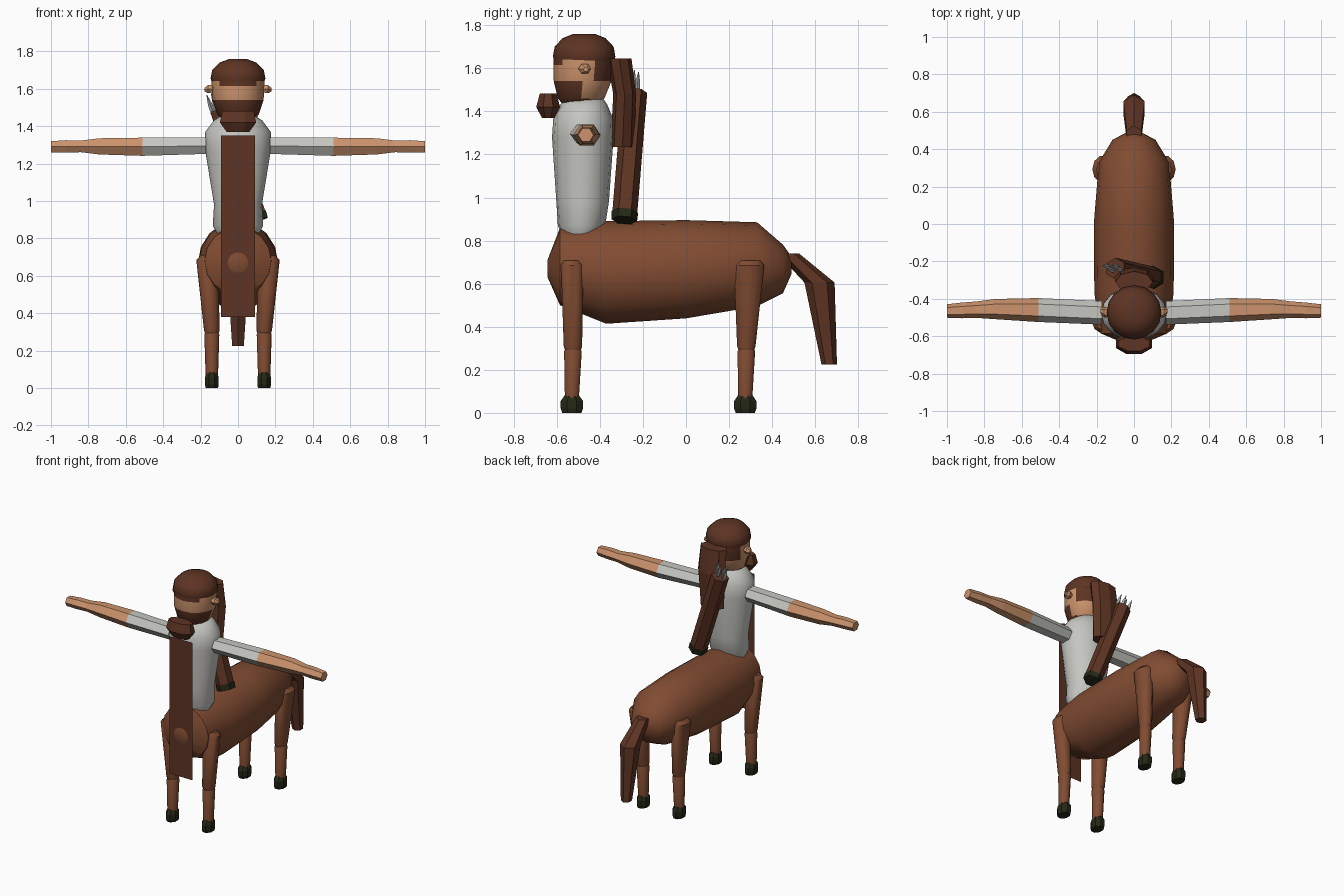
import bpy, bmesh, math
from mathutils import Vector

if "Cube" in bpy.data.objects:
    bpy.data.objects.remove(bpy.data.objects["Cube"], do_unlink=True)


def material(name, r, g, b):
    m = bpy.data.materials.new(name)
    m.use_nodes = True
    m.diffuse_color = (r, g, b, 1)
    shader = next(n for n in m.node_tree.nodes if n.type == "BSDF_PRINCIPLED")
    shader.inputs["Base Color"].default_value = (r, g, b, 1)
    shader.inputs["Roughness"].default_value = 0.9
    return m


COAT = material("coat brown", 0.22, 0.072, 0.032)
HAIR = material("dark hair brown", 0.11, 0.034, 0.017)
SKIN = material("skin tan", 0.6, 0.29, 0.15)
SHIRT = material("shirt grey", 0.56, 0.56, 0.53)
HOOF = material("hoof black green", 0.018, 0.02, 0.008)
STEEL = material("arrow grey", 0.4, 0.4, 0.4)

X, Y, Z = Vector((1, 0, 0)), Vector((0, 1, 0)), Vector((0, 0, 1))


def loft(name, rings, u, v, mats, sides=12, smooth=None, rule=None, phase=0.0):
    """Skin elliptical rings (x, y, z, radius_u, radius_v) into a capped solid."""
    bm = bmesh.new()
    loops = []
    for x, y, z, ru, rv in rings:
        loop = []
        for i in range(sides):
            a = 2 * math.pi * (i + phase) / sides
            loop.append(bm.verts.new(Vector((x, y, z)) + u * ru * math.cos(a) + v * rv * math.sin(a)))
        loops.append(loop)
    for a, b in zip(loops, loops[1:]):
        for i in range(sides):
            j = (i + 1) % sides
            bm.faces.new((a[i], a[j], b[j], b[i]))
    bm.faces.new(loops[0])
    bm.faces.new(loops[-1])
    bmesh.ops.recalc_face_normals(bm, faces=bm.faces)
    if rule:
        for f in bm.faces:
            f.material_index = rule(f.calc_center_median())
    mesh = bpy.data.meshes.new(name)
    bm.to_mesh(mesh)
    bm.free()
    for m in mats:
        mesh.materials.append(m)
    ob = bpy.data.objects.new(name, mesh)
    bpy.context.collection.objects.link(ob)
    if smooth:
        bpy.ops.object.select_all(action="DESELECT")
        ob.select_set(True)
        bpy.context.view_layer.objects.active = ob
        bpy.ops.object.shade_smooth_by_angle(angle=math.radians(smooth))
    return ob


# Horse body, running front to back
loft("horse_body", [
    (0, -0.643, 0.67, 0.04, 0.04), (0, -0.585, 0.68, 0.178, 0.18),
    (0, -0.37, 0.652, 0.212, 0.238), (0, 0, 0.667, 0.215, 0.228),
    (0, 0.33, 0.69, 0.188, 0.195), (0, 0.45, 0.668, 0.115, 0.113),
    (0, 0.49, 0.685, 0.04, 0.04)], X, Z, [COAT], 16, 45)

# Human torso
loft("torso", [
    (0, -0.49, 0.82, 0.11, 0.08), (0, -0.485, 0.87, 0.135, 0.11),
    (0, -0.48, 0.98, 0.128, 0.122), (0, -0.479, 1.28, 0.177, 0.143),
    (0, -0.478, 1.37, 0.175, 0.138), (0, -0.475, 1.43, 0.13, 0.11),
    (0, -0.47, 1.46, 0.085, 0.085)], X, Y, [SHIRT], 16, 50)


# Head with beard, brow fringe and sideburns coloured by position
def head_colour(c):
    if c.z < 1.54:
        return 1 if c.y < -0.47 else 0
    return 1 if c.y > -0.44 or (c.z > 1.615 and c.y < -0.56) else 0


loft("head", [
    (0, -0.49, 1.43, 0.075, 0.08), (0, -0.487, 1.46, 0.11, 0.108),
    (0, -0.48, 1.54, 0.137, 0.134), (0, -0.476, 1.615, 0.141, 0.139),
    (0, -0.475, 1.645, 0.141, 0.139)], X, Y, [SKIN, HAIR], 16, 45, head_colour)

loft("hair_cap", [
    (0, -0.473, 1.63, 0.138, 0.138), (0, -0.473, 1.655, 0.147, 0.145),
    (0, -0.473, 1.7, 0.138, 0.137), (0, -0.473, 1.74, 0.098, 0.1),
    (0, -0.473, 1.758, 0.05, 0.055)], X, Y, [HAIR], 16, 40)

loft("long_back_hair", [
    (0, -0.295, 1.235, 0.09, 0.055), (0, -0.285, 1.48, 0.105, 0.053),
    (0, -0.31, 1.645, 0.1, 0.057)], X, Y, [HAIR], 8)

# Beard knot and the flat beard hanging below it
loft("beard_knot", [
    (0, -0.64, 1.368, 0.065, 0.03), (0, -0.64, 1.42, 0.105, 0.06),
    (0, -0.64, 1.482, 0.09, 0.042)], X, Y, [HAIR], 8, phase=0.5)

bm = bmesh.new()
bm.faces.new([bm.verts.new((x, -0.637, z)) for x, z in
              ((-0.09, 0.38), (0.09, 0.38), (0.09, 1.35), (-0.09, 1.35))])
strip = bpy.data.meshes.new("long_beard")
bm.to_mesh(strip)
bm.free()
strip.materials.append(HAIR)
bpy.context.collection.objects.link(bpy.data.objects.new("long_beard", strip))

# Tail
loft("tail", [
    (0, 0.475, 0.74, 0.045, 0.05), (0, 0.62, 0.605, 0.065, 0.07),
    (0, 0.665, 0.225, 0.036, 0.036)], X, Y, [HAIR], 6, phase=0.5)

# Paired parts
for side, s in (("left", 1), ("right", -1)):
    loft(side + "_arm", [
        (s * 0.17, -0.475, 1.295, 0.063, 0.05), (s * 0.51, -0.46, 1.29, 0.064, 0.056),
        (s * 0.74, -0.455, 1.292, 0.054, 0.05), (s * 0.84, -0.458, 1.292, 0.044, 0.036),
        (s * 0.92, -0.462, 1.292, 0.042, 0.038), (s, -0.465, 1.29, 0.036, 0.034)],
        Y, Z, [SHIRT, SKIN], 6, rule=lambda c: int(abs(c.x) > 0.5))
    loft(side + "_ear", [
        (s * 0.13, -0.475, 1.6, 0.022, 0.022), (s * 0.16, -0.47, 1.598, 0.03, 0.025),
        (s * 0.178, -0.465, 1.595, 0.012, 0.012)], Y, Z, [SKIN], 6)
    for end, y, thigh in (("front", -0.525, 0.054), ("rear", 0.28, 0.074)):
        lean = 0.013 if end == "rear" else -0.004
        loft(f"{side}_{end}_upper_leg", [
            (s * 0.14, y, 0.29, 0.036, 0.038), (s * 0.14, y, 0.31, 0.042, 0.045),
            (s * 0.165, y + lean, 0.685, 0.058, thigh),
            (s * 0.16, y + lean, 0.708, 0.04, thigh * 0.75)], X, Y, [COAT], 10, 45)
        loft(f"{side}_{end}_lower_leg", [
            (s * 0.14, y - 0.005, 0.06, 0.033, 0.034), (s * 0.14, y, 0.285, 0.04, 0.043),
            (s * 0.14, y, 0.3, 0.034, 0.036)], X, Y, [COAT], 10, 45)
        loft(f"{side}_{end}_hoof", [
            (s * 0.14, y - 0.005, 0, 0.036, 0.048), (s * 0.14, y - 0.005, 0.02, 0.04, 0.056),
            (s * 0.14, y - 0.005, 0.055, 0.04, 0.056),
            (s * 0.14, y - 0.005, 0.082, 0.031, 0.036)], X, Y, [HOOF], 8, phase=0.5)

# Quiver slung diagonally across the back, with arrows in its mouth
base, mouth = Vector((0.11, -0.287, 0.895)), Vector((-0.1, -0.238, 1.49))
axis = (mouth - base).normalized()
across = (X - axis * axis.x).normalized()
depth = axis.cross(across)
band = base + axis * 0.04
loft("quiver", [(*band, 0.058, 0.058), (*mouth, 0.058, 0.058)], across, depth, [HAIR], 6, phase=0.5)
loft("quiver_foot", [(*base, 0.06, 0.06), (*band, 0.062, 0.062)], across, depth, [HOOF], 6, phase=0.5)
for i in range(4):
    root = mouth + across * (i - 1.5) * 0.025 + depth * 0.01 * (-1) ** i
    loft(f"arrow_{i + 1}", [(*root, 0.012, 0.012), (*(root + axis * 0.04), 0.012, 0.012),
                            (*(root + axis * 0.095), 0.002, 0.002)], across, depth, [STEEL], 4)
